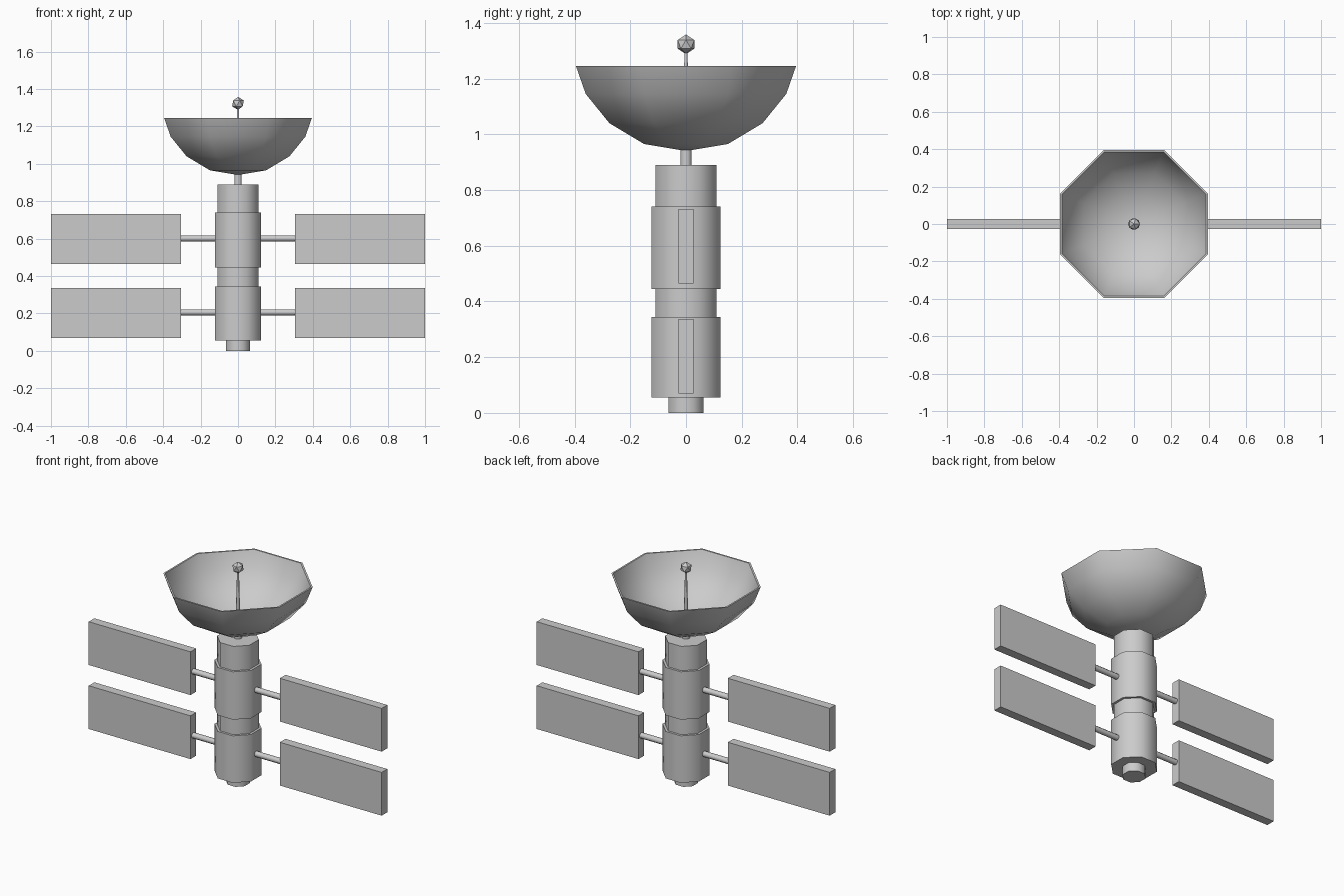
import bpy, bmesh, math
from mathutils import Matrix

cube = bpy.data.objects.get("Cube")
if cube:
    bpy.data.objects.remove(cube)

grey = bpy.data.materials.new("satellite grey")
grey.use_nodes = True
COLOUR = (0.6, 0.6, 0.6, 1)
grey.diffuse_color = COLOUR
grey.node_tree.nodes["Principled BSDF"].inputs["Base Color"].default_value = COLOUR
FLAT = 1 / math.cos(math.pi / 8)  # flat-to-centre distance to corner radius


def finish(name, bm, smooth=False):
    bmesh.ops.recalc_face_normals(bm, faces=bm.faces)
    mesh = bpy.data.meshes.new(name)
    bm.to_mesh(mesh)
    bm.free()
    mesh.materials.append(grey)
    obj = bpy.data.objects.new(name, mesh)
    bpy.context.collection.objects.link(obj)
    if smooth:
        bpy.ops.object.select_all(action='DESELECT')
        obj.select_set(True)
        bpy.context.view_layer.objects.active = obj
        bpy.ops.object.shade_smooth_by_angle(angle=math.radians(50))
    return obj


def lathe(name, profile):
    """Eight-sided solid from (flat distance, height) pairs; zero makes a tip."""
    bm = bmesh.new()
    rings = []
    for r, z in profile:
        if r == 0:
            rings.append([bm.verts.new((0, 0, z))] * 8)
        else:
            angles = [(i + 0.5) * math.pi / 4 for i in range(8)]
            rings.append([bm.verts.new((r * FLAT * math.cos(a), r * FLAT * math.sin(a), z))
                          for a in angles])
    for low, high in zip(rings, rings[1:]):
        for i in range(8):
            j = (i + 1) % 8
            corners = dict.fromkeys((low[i], low[j], high[j], high[i]))
            bm.faces.new(list(corners))
    for ring, (r, z) in ((rings[0], profile[0]), (rings[-1], profile[-1])):
        if r:
            bm.faces.new(ring)
    return finish(name, bm, True)


# Stacked body sections
for name, r, low, high in (
        ("thruster", 0.063, 0, 0.055),
        ("lower_module", 0.124, 0.055, 0.345),
        ("middle_collar", 0.11, 0.345, 0.445),
        ("upper_module", 0.124, 0.445, 0.74),
        ("top_collar", 0.11, 0.74, 0.89),
        ("dish_neck", 0.02, 0.89, 0.955)):
    lathe(name, [(r, low), (r, high)])

# Thin dish: outer shell up to the rim, then back down the inside
lathe("dish", [(0, 0.94), (0.15, 0.965), (0.275, 1.04), (0.36, 1.145), (0.395, 1.245),
               (0.385, 1.245), (0.351, 1.149), (0.269, 1.048), (0.147, 0.975), (0, 0.951)])

# Feed mast and ball
lathe("feed_mast", [(0.014, 0.945), (0.005, 1.31)])
bm = bmesh.new()
bmesh.ops.create_icosphere(bm, subdivisions=1, radius=0.035,
                           matrix=Matrix.Translation((0, 0, 1.323)))
finish("feed_ball", bm)

# Solar panels and their struts
for side, sign in (("left", 1), ("right", -1)):
    for level, z in (("lower", 0.203), ("upper", 0.598)):
        bm = bmesh.new()
        bmesh.ops.create_cube(bm, size=1, matrix=Matrix.Translation((sign * 0.6525, 0, z))
                              @ Matrix.Diagonal((0.695, 0.055, 0.267, 1)))
        finish(f"{level}_{side}_panel", bm)
        strut = lathe(f"{level}_{side}_strut", [(0.016, 0.1), (0.016, 0.31)])
        strut.data.transform(Matrix.Translation((0, 0, z + 0.003))
                             @ Matrix.Rotation(sign * math.pi / 2, 4, 'Y'))
